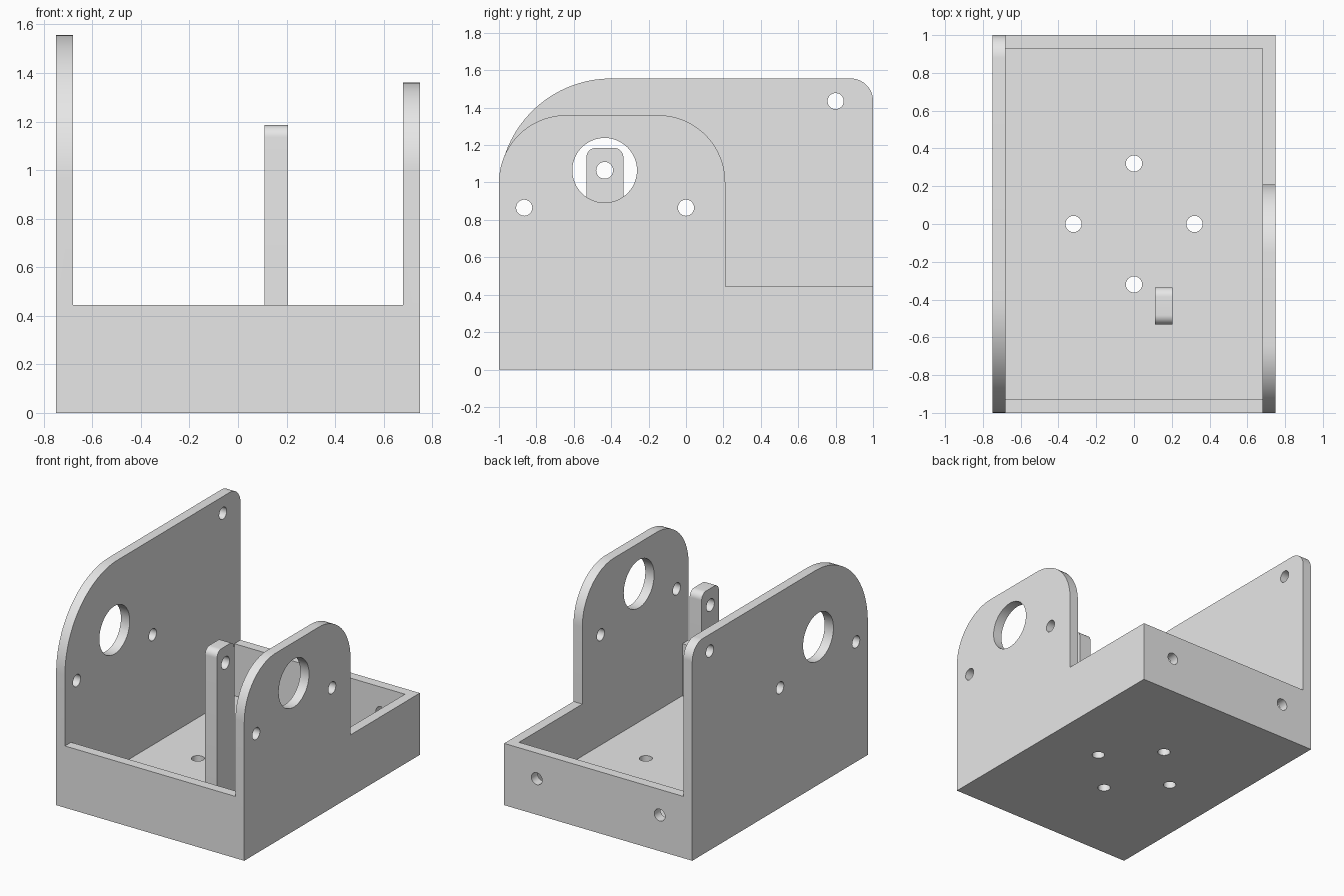
import bpy
import bmesh
from math import sin, cos, pi, radians
from mathutils import Matrix, Vector

old = bpy.data.objects.get("Cube")
if old:
    bpy.data.objects.remove(old, do_unlink=True)

grey = bpy.data.materials.new("plain grey")
grey.use_nodes = True
GREY = (0.8, 0.8, 0.8, 1)
grey.diffuse_color = GREY
for node in grey.node_tree.nodes:
    if node.type == 'BSDF_PRINCIPLED':
        node.inputs["Base Color"].default_value = GREY

# Overall sizes
HALF_X, HALF_Y, WALL = 0.75, 1.0, 0.07
TRAY_TOP = 0.445
PIN = 0.043
AXLE = (-0.435, 1.065)


def make_object(name, bm):
    bmesh.ops.recalc_face_normals(bm, faces=bm.faces)
    mesh = bpy.data.meshes.new(name)
    bm.to_mesh(mesh)
    bm.free()
    mesh.materials.append(grey)
    obj = bpy.data.objects.new(name, mesh)
    bpy.context.scene.collection.objects.link(obj)
    return obj


def box(name, low, high):
    low, high = Vector(low), Vector(high)
    bm = bmesh.new()
    bmesh.ops.create_cube(bm, size=1, matrix=Matrix.Translation((low + high) / 2)
                          @ Matrix.Diagonal((*(high - low), 1)))
    return make_object(name, bm)


def plate(name, x0, x1, y0, y1, z0, z1, front_r, back_r, steps=20):
    """Upright plate in the YZ plane with two rounded top corners."""
    outline = [(y0, z0), (y1, z0)]
    for cy, r, start in ((y1 - back_r, back_r, 0), (y0 + front_r, front_r, pi / 2)):
        for i in range(steps + 1):
            a = start + pi / 2 * i / steps
            outline.append((cy + r * cos(a), z1 - r + r * sin(a)))
    bm = bmesh.new()
    face = bm.faces.new([bm.verts.new((x0, y, z)) for y, z in outline])
    moved = bmesh.ops.extrude_face_region(bm, geom=[face])["geom"]
    bmesh.ops.translate(bm, vec=(x1 - x0, 0, 0),
                        verts=[v for v in moved if isinstance(v, bmesh.types.BMVert)])
    return make_object(name, bm)


def drills(name, holes):
    """Cylinders given as (axis, centre, radius, length)."""
    turn = {'X': Matrix.Rotation(pi / 2, 4, 'Y'),
            'Y': Matrix.Rotation(pi / 2, 4, 'X'), 'Z': Matrix()}
    bm = bmesh.new()
    for axis, centre, radius, length in holes:
        bmesh.ops.create_cone(bm, cap_ends=True, segments=48, radius1=radius,
                              radius2=radius, depth=length,
                              matrix=Matrix.Translation(centre) @ turn[axis])
    return make_object(name, bm)


def combine(target, tool, operation):
    tool.hide_render = True
    mod = target.modifiers.new("combine", 'BOOLEAN')
    mod.operation, mod.solver, mod.object = operation, 'EXACT', tool
    bpy.context.view_layer.objects.active = target
    bpy.ops.object.modifier_apply(modifier=mod.name)
    bpy.data.objects.remove(tool, do_unlink=True)


def merge_flat(obj):
    bm = bmesh.new()
    bm.from_mesh(obj.data)
    bmesh.ops.remove_doubles(bm, verts=bm.verts, dist=0.0001)
    bmesh.ops.dissolve_limit(bm, angle_limit=radians(0.5),
                             verts=bm.verts, edges=bm.edges)
    bm.to_mesh(obj.data)
    bm.free()


# Open tray with two unequal side walls
bracket = box("bracket_body", (-HALF_X, -HALF_Y, 0), (HALF_X, HALF_Y, TRAY_TOP))
inner_x, inner_y = HALF_X - WALL, HALF_Y - WALL
combine(bracket, box("tray_cavity", (-inner_x, -inner_y, WALL), (inner_x, inner_y, 1)),
        'DIFFERENCE')
combine(bracket, plate("tall_wall", -HALF_X, -inner_x, -HALF_Y, HALF_Y, 0, 1.556,
                       0.6, 0.12), 'UNION')
combine(bracket, plate("short_wall", inner_x, HALF_X, -HALF_Y, 0.21, 0, 1.36,
                       0.36, 0.36), 'UNION')
merge_flat(bracket)

# Large axle opening and small screw holes
holes = [('X', (0, *AXLE), 0.173, 2)]
for y, z in ((-0.865, 0.865), (0, 0.865), (0.8, 1.435)):
    holes.append(('X', (0, y, z), PIN, 2))
for side in (-1, 1):
    holes.append(('Y', (side * 0.49, HALF_Y, 0.26), PIN, 0.4))
    holes.append(('Z', (side * 0.32, 0, 0), PIN, 0.4))
    holes.append(('Z', (0, side * 0.32, 0), PIN, 0.4))
combine(bracket, drills("hole_drills", holes), 'DIFFERENCE')

# Upright post with a pin hole
post = plate("support_post", 0.11, 0.205, -0.532, -0.335, WALL - 0.01, 1.185,
             0.05, 0.05, steps=10)
combine(post, drills("post_drill", [('X', (0.16, *AXLE), 0.045, 0.4)]), 'DIFFERENCE')

# Smooth curves, keep corners sharp
for obj in (bracket, post):
    bpy.ops.object.select_all(action='DESELECT')
    obj.select_set(True)
    bpy.context.view_layer.objects.active = obj
    bpy.ops.object.shade_smooth_by_angle(angle=radians(30))
